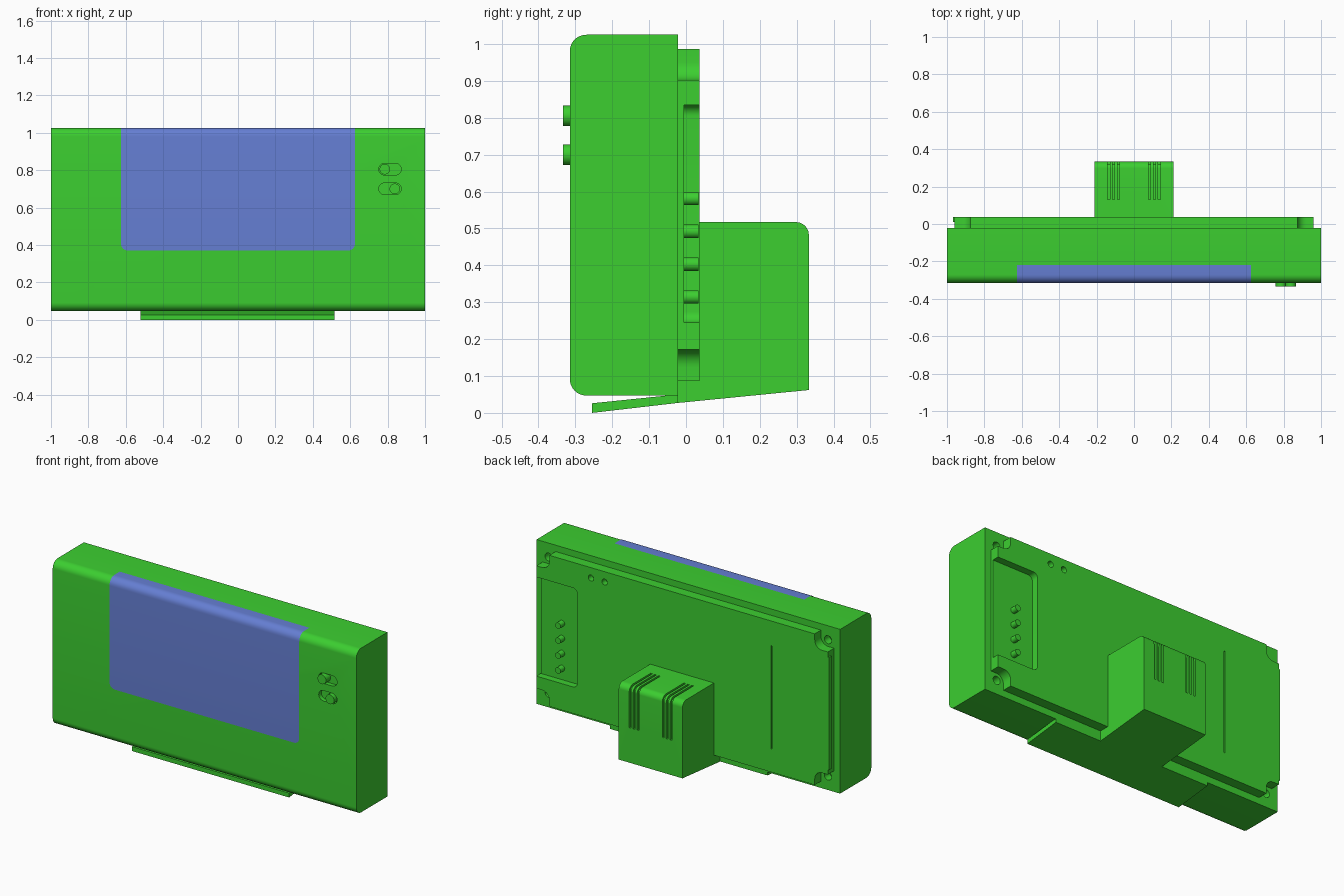
import bpy, bmesh
from math import sin, cos, pi, radians

if "Cube" in bpy.data.objects:
    bpy.data.objects.remove(bpy.data.objects["Cube"])


def material(name, rgb):
    m = bpy.data.materials.new(name)
    m.diffuse_color = (*rgb, 1)
    m.use_nodes = True
    m.node_tree.nodes["Principled BSDF"].inputs["Base Color"].default_value = m.diffuse_color
    return m


GREEN = material("green", (0.045, 0.62, 0.03))
BLUE = material("blue", (0.13, 0.21, 0.65))


def arc(cx, cy, r, a0, a1, n=10):
    return [(cx + r * cos(radians(a0 + (a1 - a0) * i / n)),
             cy + r * sin(radians(a0 + (a1 - a0) * i / n))) for i in range(n + 1)]


def finish(bm, name, mat):
    bmesh.ops.recalc_face_normals(bm, faces=bm.faces)
    me = bpy.data.meshes.new(name)
    bm.to_mesh(me)
    bm.free()
    me.materials.append(mat)
    ob = bpy.data.objects.new(name, me)
    bpy.context.collection.objects.link(ob)
    return ob


def prism(name, pts, axis, a, b, mat=GREEN):
    """Extrude a 2D outline along x (points are y,z) or y (points are x,z)."""
    def place(p, t):
        return (t, p[0], p[1]) if axis == 'x' else (p[0], t, p[1])
    bm = bmesh.new()
    lo = [bm.verts.new(place(p, a)) for p in pts]
    hi = [bm.verts.new(place(p, b)) for p in pts]
    bm.faces.new(lo)
    bm.faces.new(hi)
    n = len(pts)
    for i in range(n):
        j = (i + 1) % n
        bm.faces.new((lo[i], lo[j], hi[j], hi[i]))
    return finish(bm, name, mat)


def rect(x0, x1, z0, z1):
    return [(x0, z0), (x1, z0), (x1, z1), (x0, z1)]


def disc(x, z, r, n=24):
    return arc(x, z, r, 0, 360, n)[:-1]


def smooth(ob):
    bpy.ops.object.select_all(action='DESELECT')
    ob.select_set(True)
    bpy.context.view_layer.objects.active = ob
    bpy.ops.object.shade_smooth_by_angle(angle=radians(30))


def cut(ob, cutters):
    bpy.context.view_layer.objects.active = ob
    for c in cutters:
        m = ob.modifiers.new("cut", 'BOOLEAN')
        m.operation, m.solver, m.object = 'DIFFERENCE', 'EXACT', c
        bpy.ops.object.modifier_apply(modifier=m.name)
        bpy.data.objects.remove(c)


F, B, TOP, BOT, R = -0.315, -0.022, 1.025, 0.047, 0.045

# Main housing: side profile with rounded front edges
housing = prism("housing", [(B, BOT), (B, TOP)]
                + arc(F + R, TOP - R, R, 90, 180)
                + arc(F + R, BOT + R, R, 180, 270), 'x', -1, 1)

# Button slots and screw holes
cutters = []
for z in (0.805, 0.70):
    pill = arc(0.842, z, 0.031, -90, 90) + arc(0.783, z, 0.031, 90, 270)
    cutters.append(prism("slot", pill, 'y', -0.4, -0.29))
for x in (-0.92, 0.92):
    for z in (0.13, 0.942):
        cutters.append(prism("hole", disc(x, z, 0.024), 'y', -0.07, 0.1))
cut(housing, cutters)
smooth(housing)

# Sliding buttons
for name, x, z in (("upper_button", 0.785, 0.805), ("lower_button", 0.838, 0.70)):
    smooth(prism(name, disc(x, z, 0.028), 'y', -0.333, -0.285))

# Blue screen: sheet following the front and wrapping over the top edge
W, r = 0.625, 0.035
path = [(F, 0.37 + r - r * cos(t * pi / 16), W - r + r * sin(t * pi / 16)) for t in range(9)]
path += [(y, z, W) for y, z in arc(F + R, TOP - R, R, 180, 90)] + [(-0.22, TOP, W)]
bm = bmesh.new()
rows = []
for y, z, w in path:
    dy = -0.0015 if z < TOP - 0.001 else 0
    dz = 0.0015 if y > F + 0.001 else 0
    rows.append([bm.verts.new((s * w, y + dy, z + dz)) for s in (-1, 1)])
for p, q in zip(rows, rows[1:]):
    bm.faces.new((p[0], p[1], q[1], q[0]))
smooth(finish(bm, "screen", BLUE))

# Back plate with concave notched corners
PX, Z0, Z1 = 0.96, 0.087, 0.987
zm, h = (Z0 + Z1) / 2, (Z1 - Z0) / 2
notch = [(PX, h - 0.085)] + arc(0.922, h - 0.037, 0.048, -90, -180, 8) + [(0.874, h)]
outline = []
for sx, sz in ((1, 1), (-1, 1), (-1, -1), (1, -1)):
    c = [(sx * x, zm + sz * z) for x, z in notch]
    outline += c if sx * sz > 0 else c[::-1]
plate = prism("back_plate", outline, 'y', B, 0.037)

# Open connector pocket, two small holes and a thin groove
pocket = [(1.1, 0.245), (1.1, 0.835)] + arc(0.72, 0.805, 0.03, 90, 180) \
    + arc(0.72, 0.275, 0.03, 180, 270)
cut(plate, [prism("pocket", pocket, 'y', -0.005, 0.1),
            prism("hole", disc(0.60, 0.925, 0.018), 'y', 0.0, 0.1),
            prism("hole", disc(0.51, 0.925, 0.018), 'y', 0.0, 0.1),
            prism("groove", rect(-0.591, -0.585, 0.225, 0.84), 'y', 0.02, 0.1)])
smooth(plate)

# Lip on the left edge of the plate
prism("plate_lip", rect(-0.968, -0.955, 0.20, 0.87), 'y', 0.01, 0.0365)

# Connector pins
for i in range(4):
    smooth(prism(f"pin_{i + 1}", disc(0.82, 0.314 + 0.089 * i, 0.018), 'y', -0.01, 0.034))

# Rear block with a slanted underside and vent grooves
block = prism("rear_block", [(B, 0.027), (0.333, 0.062)]
              + arc(0.298, 0.482, 0.035, 0, 90) + [(B, 0.517)], 'x', -0.21, 0.21)
vents = []
vent_path = [(0.13, 0.56), (0.13, 0.505)] + arc(0.298, 0.482, 0.023, 90, 0) \
    + [(0.321, 0.27), (0.38, 0.27), (0.38, 0.56)]
for s in (-1, 1):
    for x in (0.083, 0.109, 0.135):
        vents.append(prism("vent", vent_path, 'x', s * x - 0.006, s * x + 0.006))
cut(block, vents)
smooth(block)

# Slanted foot plate under the housing
prism("foot_plate", [(-0.255, 0), (B, 0.027), (B, 0.05), (-0.255, 0.026)], 'x', -0.52, 0.515)
